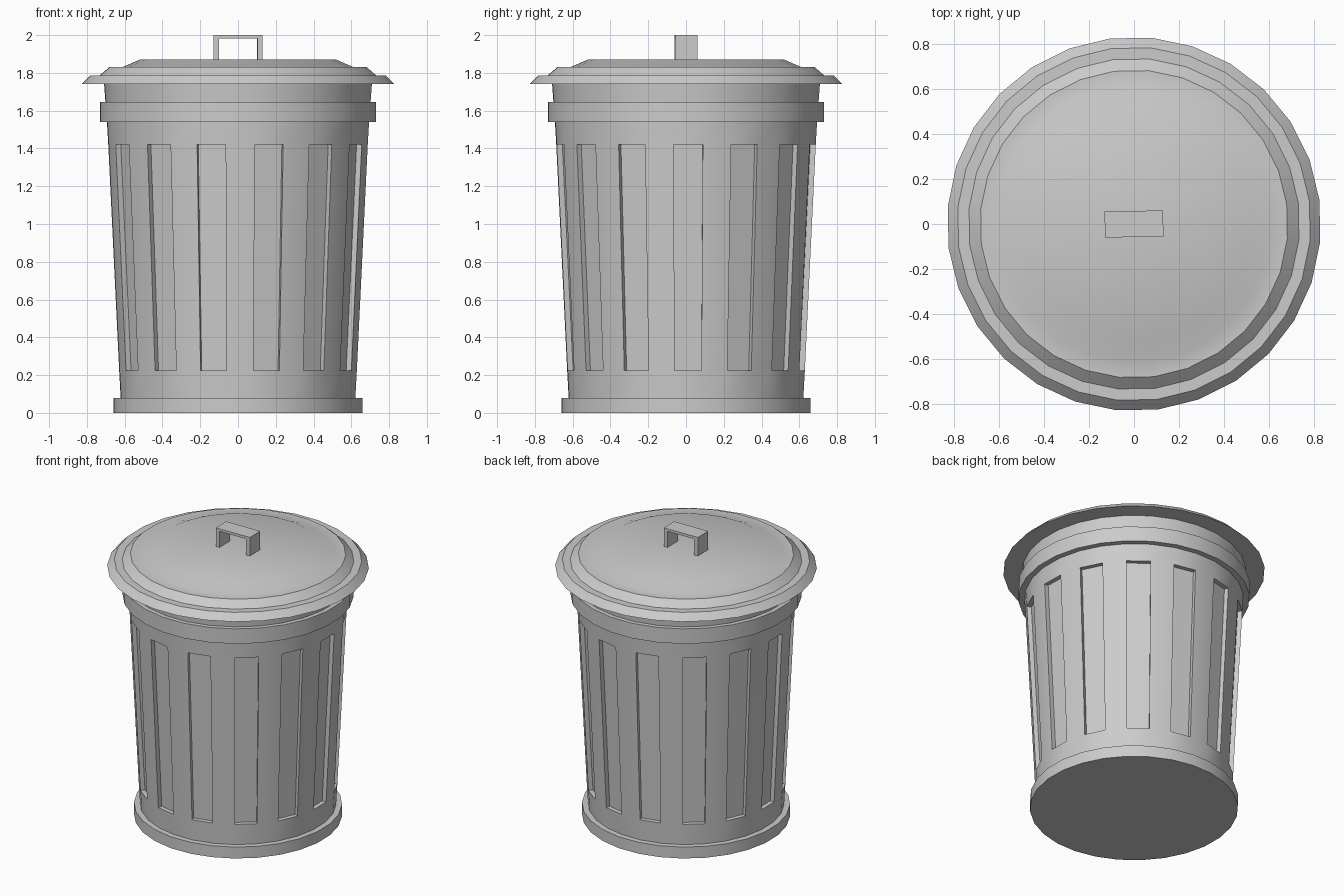
import bpy, bmesh
from math import sin, cos, pi, radians

if "Cube" in bpy.data.objects:
    bpy.data.objects.remove(bpy.data.objects["Cube"])

SIDES = 28
TURN = radians(1.0)  # the whole model is turned very slightly


def finish(name, bm):
    bmesh.ops.recalc_face_normals(bm, faces=bm.faces[:])
    mesh = bpy.data.meshes.new(name)
    bm.to_mesh(mesh)
    bm.free()
    ob = bpy.data.objects.new(name, mesh)
    bpy.context.collection.objects.link(ob)
    bpy.ops.object.select_all(action='DESELECT')
    bpy.context.view_layer.objects.active = ob
    ob.select_set(True)
    bpy.ops.object.shade_smooth_by_angle(angle=radians(30))
    return ob


def lathe(profile):
    """Closed solid of revolution; returns the bmesh and its rows of side faces."""
    bm = bmesh.new()
    start = -pi / 2 + pi / SIDES + TURN
    rings = [[bm.verts.new((r * cos(start + 2 * pi * i / SIDES),
                            r * sin(start + 2 * pi * i / SIDES), z))
              for i in range(SIDES)] for r, z in profile]
    rows = []
    for a, b in zip(rings, rings[1:]):
        rows.append([bm.faces.new((a[i], a[(i + 1) % SIDES], b[(i + 1) % SIDES], b[i]))
                     for i in range(SIDES)])
    bm.faces.new(rings[0][::-1])
    bm.faces.new(rings[-1])
    return bm, rows


# Can body: foot ring, tapered wall, rim band and neck
body_profile = [(0.662, 0), (0.662, 0.08), (0.624, 0.08), (0.632, 0.225),
                (0.69, 1.42), (0.697, 1.54), (0.735, 1.54), (0.735, 1.645),
                (0.705, 1.645), (0.712, 1.74)]
bm, rows = lathe(body_profile)

# Recessed flutes on every second wall panel
for face in rows[3][::2]:
    inward = -face.normal if face.normal.length else None
    face.normal_update()
    inward = -face.normal
    inward.z = 0
    new = bmesh.ops.extrude_discrete_faces(bm, faces=[face])['faces'][0]
    bmesh.ops.translate(bm, verts=new.verts[:], vec=inward.normalized() * 0.03)
finish("can_body", bm)

# Stepped lid
lid_profile = [(0.832, 1.74), (0.787, 1.785), (0.737, 1.785), (0.685, 1.83),
               (0.615, 1.83), (0.523, 1.87)]
bm, rows = lathe(lid_profile)
finish("lid", bm)

# Strap handle: an upside-down U extruded along y
outline = [(-0.13, 1.865), (-0.13, 2.0), (0.13, 2.0), (0.13, 1.865),
           (0.102, 1.865), (0.102, 1.982), (-0.102, 1.982), (-0.102, 1.865)]
bm = bmesh.new()
face = bm.faces.new([bm.verts.new((x, -0.058, z)) for x, z in outline])
side = bmesh.ops.extrude_face_region(bm, geom=[face])['geom']
bmesh.ops.translate(bm, vec=(0, 0.116, 0),
                    verts=[v for v in side if isinstance(v, bmesh.types.BMVert)])
handle = finish("lid_handle", bm)
handle.rotation_euler.z = TURN
